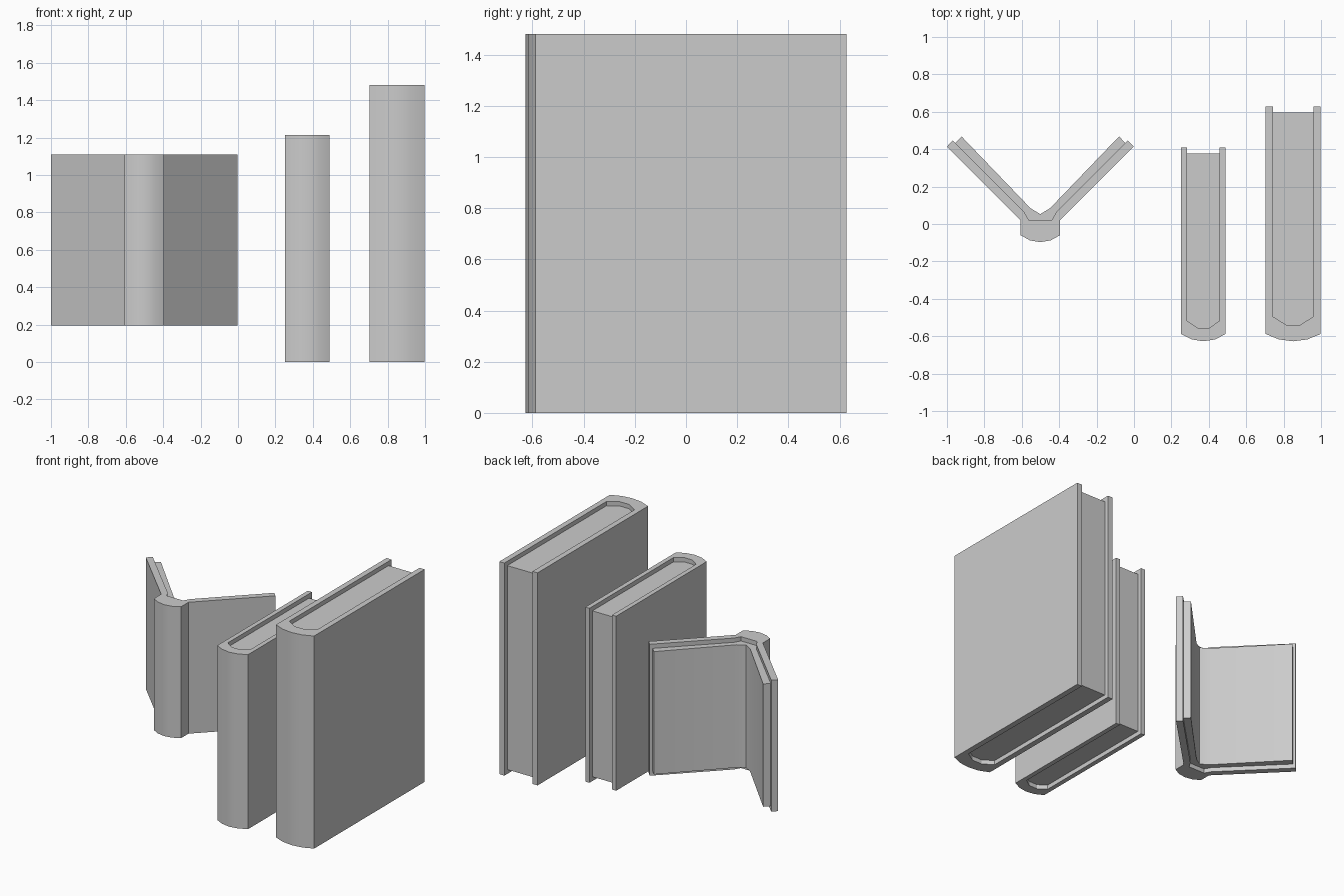
import bpy
import bmesh
import math

if "Cube" in bpy.data.objects:
    bpy.data.objects.remove(bpy.data.objects["Cube"])


def prism(name, outline, z0, z1):
    """Vertical extrusion of a closed plan outline."""
    bm = bmesh.new()
    base = bm.faces.new([bm.verts.new((x, y, z0)) for x, y in outline])
    ext = bmesh.ops.extrude_face_region(bm, geom=[base])
    top = [v for v in ext["geom"] if isinstance(v, bmesh.types.BMVert)]
    bmesh.ops.translate(bm, verts=top, vec=(0, 0, z1 - z0))
    bmesh.ops.recalc_face_normals(bm, faces=bm.faces)
    bmesh.ops.triangulate(bm, faces=[f for f in bm.faces if len(f.verts) > 4])
    me = bpy.data.meshes.new(name)
    bm.to_mesh(me)
    bm.free()
    ob = bpy.data.objects.new(name, me)
    bpy.context.collection.objects.link(ob)
    bpy.ops.object.select_all(action='DESELECT')
    ob.select_set(True)
    bpy.context.view_layer.objects.active = ob
    bpy.ops.object.shade_smooth_by_angle(angle=math.radians(30))
    return ob


def spine_arc(half, y_edge, y_tip, n=4):
    """Shallow circular arc from -half to +half, bulging to y_tip."""
    sag = y_edge - y_tip
    r = (half * half + sag * sag) / (2 * sag)
    a = math.asin(half / r)
    return [(r * math.sin(a * (2 * i / n - 1)),
             y_tip + r - r * math.cos(a * (2 * i / n - 1))) for i in range(n + 1)]


def mirrored(right):
    """Close a right-half outline (ordered) with its mirror image."""
    return right + [(-x, y) for x, y in reversed(right) if abs(x) > 1e-6]


def shift(pts, cx):
    return [(x + cx, y) for x, y in pts]


# Upright closed books: cover with rounded spine, recessed page block
def closed_book(prefix, cx, half, y_back, height, inner_half, flat, y_shoulder, y_inner):
    inner = [(inner_half, y_shoulder), (flat, y_inner),
             (-flat, y_inner), (-inner_half, y_shoulder)]
    cover = (spine_arc(half, -0.588, -0.627)
             + [(half, y_back), (inner_half, y_back)] + inner
             + [(-inner_half, y_back), (-half, y_back)])
    pages = [(-inner_half, y_back - 0.032), (inner_half, y_back - 0.032)] + inner
    prism(prefix + "_cover", shift(cover, cx), 0, height)
    prism(prefix + "_pages", shift(pages, cx), 0.03, height - 0.03)


closed_book("tall_book", 0.851, 0.147, 0.628, 1.48, 0.108, 0.036, -0.495, -0.54)
closed_book("medium_book", 0.371, 0.119, 0.408, 1.215, 0.087, 0.032, -0.517, -0.555)

# Open book: spine and two spread boards
CX = -0.501
arc = spine_arc(0.105, -0.06, -0.097)
inside = [(0.468, 0.446), (0.086, 0.064), (0.062, 0.022)]
right_cover = arc[3:] + [(0.105, 0.02), (0.499, 0.414)] + inside
cover = arc[:3] + right_cover + [(-x, y) for x, y in
                                 reversed(arc[4:] + right_cover[2:])]
# drop duplicated left spine corner created by mirroring
cover = cover[:-1]
prism("open_book_cover", shift(cover, CX), 0.195, 1.11)

# Open book pages, meeting in a central valley
pages = mirrored([(0, 0.053), (0.052, 0.084), (0.421, 0.468), (0.455, 0.433)] + inside[1:])
prism("open_book_pages", shift(pages, CX), 0.225, 1.08)
